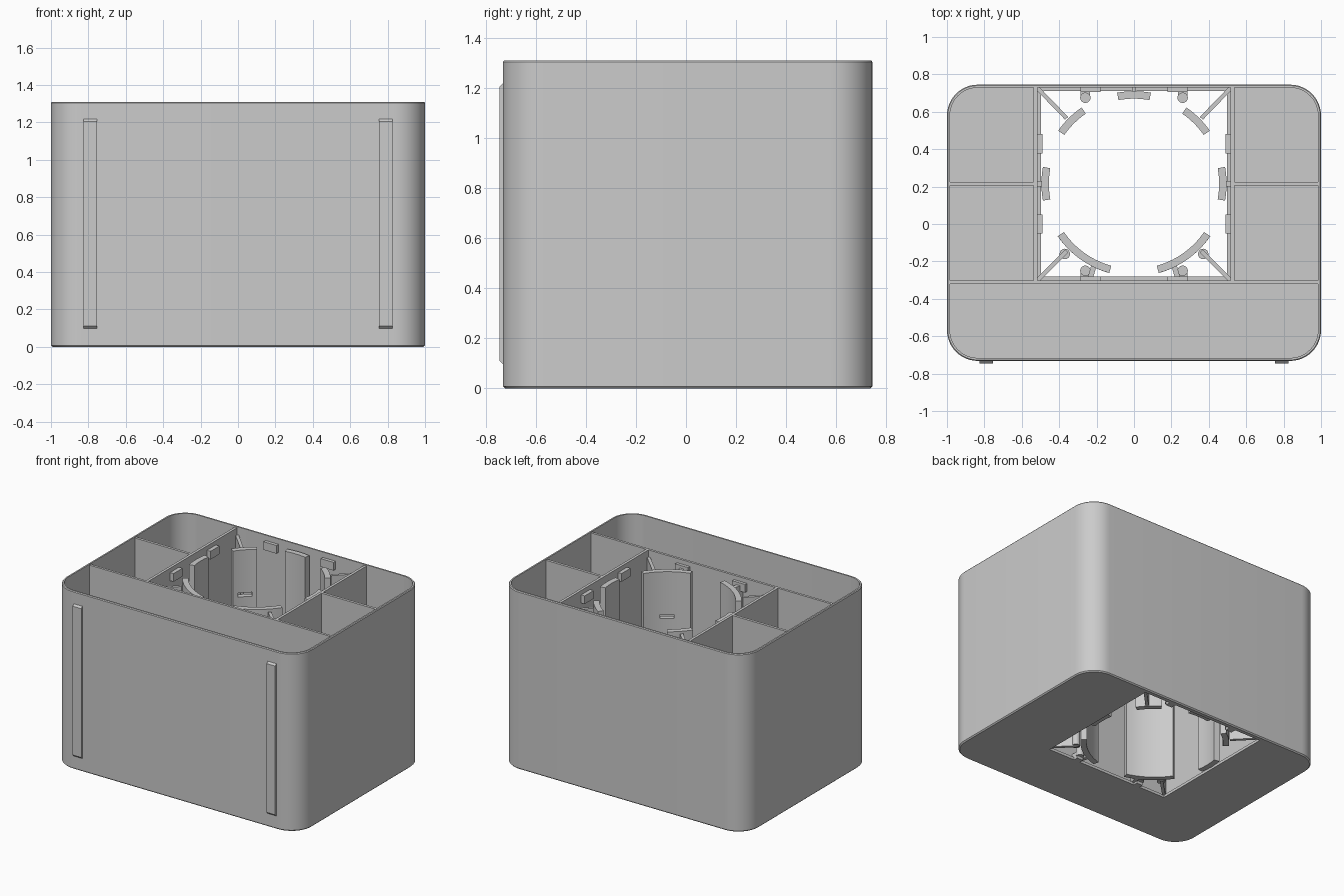
import bpy, bmesh, math
from mathutils import Vector

if "Cube" in bpy.data.objects:
    bpy.data.objects.remove(bpy.data.objects["Cube"])

grey = bpy.data.materials.new("plain_grey")
grey.diffuse_color = (0.6, 0.6, 0.6, 1)
grey.use_nodes = True
grey.node_tree.nodes["Principled BSDF"].inputs["Base Color"].default_value = grey.diffuse_color
H = 1.31
CY = 0.215          # centre of the round holder


def finish(name, bm, smooth=False):
    bmesh.ops.remove_doubles(bm, verts=bm.verts, dist=1e-5)
    bmesh.ops.recalc_face_normals(bm, faces=bm.faces)
    me = bpy.data.meshes.new(name)
    bm.to_mesh(me)
    bm.free()
    me.materials.append(grey)
    ob = bpy.data.objects.new(name, me)
    bpy.context.collection.objects.link(ob)
    if smooth:
        bpy.ops.object.select_all(action='DESELECT')
        ob.select_set(True)
        bpy.context.view_layer.objects.active = ob
        bpy.ops.object.shade_smooth_by_angle(angle=math.radians(25))
    return ob


def prism(name, pts, z0, z1, smooth=False):
    bm = bmesh.new()
    lo = [bm.verts.new((x, y, z0)) for x, y in pts]
    hi = [bm.verts.new((x, y, z1)) for x, y in pts]
    bm.faces.new(lo)
    bm.faces.new(hi)
    n = len(pts)
    for i in range(n):
        j = (i + 1) % n
        bm.faces.new((lo[i], lo[j], hi[j], hi[i]))
    return finish(name, bm, smooth)


def box(name, x0, x1, y0, y1, z0, z1):
    return prism(name, [(x0, y0), (x1, y0), (x1, y1), (x0, y1)], z0, z1)


def rounded(x0, x1, y0, y1, r, seg=12):
    pts = []
    for k, (cx, cy) in enumerate([(x1 - r, y1 - r), (x0 + r, y1 - r),
                                  (x0 + r, y0 + r), (x1 - r, y0 + r)]):
        for i in range(seg + 1):
            a = math.radians(90 * k + 90 * i / seg)
            pts.append((cx + r * math.cos(a), cy + r * math.sin(a)))
    return pts


def inset(d):
    return rounded(-1 + d, 1 - d, -0.732 + d, 0.745 - d, 0.165 - d)


def shell():
    # Closed loop of rings: outside, rim, inside, floor and its opening
    hole = rounded(-0.497, 0.497, -0.282, 0.71, 0)
    levels = [(inset(0.008), 0), (inset(0), 0.008), (inset(0), H - 0.006),
              (inset(0.005), H), (inset(0.016), H), (inset(0.016), 0.02),
              (hole, 0.02), (hole, 0)]
    bm = bmesh.new()
    rings = [[bm.verts.new((x, y, z)) for x, y in p] for p, z in levels]
    n = len(rings[0])
    for a, b in zip(rings, rings[1:] + rings[:1]):
        for i in range(n):
            j = (i + 1) % n
            bm.faces.new((a[i], a[j], b[j], b[i]))
    bmesh.ops.dissolve_degenerate(bm, edges=bm.edges, dist=1e-6)
    return finish("shell", bm, True)


def arc(name, a0, a1, z0, z1, r0=0.455, r1=0.495, seg=10):
    ang = [math.radians(a0 + (a1 - a0) * i / seg) for i in range(seg + 1)]
    pts = [(r1 * math.cos(a), CY + r1 * math.sin(a)) for a in ang]
    pts += [(r0 * math.cos(a), CY + r0 * math.sin(a)) for a in reversed(ang)]
    return prism(name, pts, z0, z1, True)


def rib(name, p, q, z0, z1, w=0.011):
    p, q = Vector(p), Vector(q)
    d = (q - p).normalized()
    n = Vector((-d.y, d.x)) * w
    return prism(name, [tuple(v) for v in (p + n, p - n, q - n, q + n)], z0, z1)


shell()

# Compartment walls
WT = H - 0.008
box("front_divider", -0.986, 0.986, -0.32, -0.302, 0.01, WT)
for s, side in ((-1, "left"), (1, "right")):
    xs = sorted((s * 0.517, s * 0.537))
    box(side + "_divider", *xs, -0.31, 0.732, 0.01, WT)
    xs = sorted((s * 0.53, s * 0.987))
    box(side + "_cross_wall", *xs, 0.205, 0.225, 0.01, WT)

    # Small tabs near the rim of the well
    for y in (0.0, 0.43):
        xs = sorted((s * 0.488, s * 0.52))
        box(side + "_wall_tab", *xs, y - 0.052, y + 0.052, 1.21, 1.27)
    xs = sorted((s * 0.18, s * 0.285))
    box(side + "_back_tab", *xs, 0.705, 0.735, 1.21, 1.27)
    box(side + "_front_tab", *xs, -0.305, -0.28, 1.21, 1.27)

    # Curved holder pads with a slot, each carried by a diagonal rib
    for place, a0, a1, corner in (("back", 35, 55.5, (0.52, 0.73)),
                                  ("front", -74.5, -34.5, (0.52, -0.305))):
        if s < 0:
            a0, a1 = 180 - a1, 180 - a0
        m, g = (a0 + a1) / 2, 6
        name = f"{side}_{place}_pad"
        arc(name + "_lower", a0, a1, 0.015, 0.92)
        arc(name + "_upper", a0, a1, 0.95, 1.265)
        arc(name + "_slot_end", a0, m - g, 0.92, 0.95)
        arc(name + "_slot_end", m + g, a1, 0.92, 0.95)
        inner = (s * 0.36, 0.565 if place == "back" else -0.145)
        rib(f"{side}_{place}_rib", (s * corner[0], corner[1]), inner, 0.015, 1.25)
    rib(side + "_front_strut", (s * 0.24, -0.31), (s * 0.215, -0.225), 0.015, 1.25, 0.014)

    # Side pads
    mid = 0 if s > 0 else 180
    arc(side + "_side_pad", mid - 10.5, mid + 10.5, 0.015, 1.27)
    xs = sorted((s * 0.49, s * 0.52))
    box(side + "_side_pad_web", *xs, 0.2, 0.23, 0.015, 1.25)

    # Short locating pegs near the floor
    for x, y in ((0.26, 0.675), (0.26, -0.25), (0.37, -0.16)):
        c = [(s * x + 0.028 * math.cos(i * math.pi / 8),
              y + 0.028 * math.sin(i * math.pi / 8)) for i in range(16)]
        prism(side + "_peg", c, 0.02, 0.2, True)
    xs = sorted((s * 0.235, s * 0.285))
    box(side + "_peg_foot_back", *xs, 0.67, 0.73, 0.0, 0.05)
    box(side + "_peg_foot_front", *xs, -0.305, -0.25, 0.0, 0.05)

    # Raised front rails with sloped ends
    x0, x1 = sorted((s * 0.755, s * 0.825))
    bm = bmesh.new()
    prof = [(-0.728, 0.093), (-0.745, 0.11), (-0.745, 1.205), (-0.728, 1.222)]
    lo = [bm.verts.new((x0, y, z)) for y, z in prof]
    hi = [bm.verts.new((x1, y, z)) for y, z in prof]
    bm.faces.new(lo)
    bm.faces.new(hi)
    for i in range(4):
        j = (i + 1) % 4
        bm.faces.new((lo[i], lo[j], hi[j], hi[i]))
    finish(side + "_front_rail", bm)

# Back pad
arc("back_pad", 79.5, 100.5, 0.015, 1.27)
box("back_pad_web", -0.012, 0.012, 0.7, 0.735, 0.015, 1.25)
